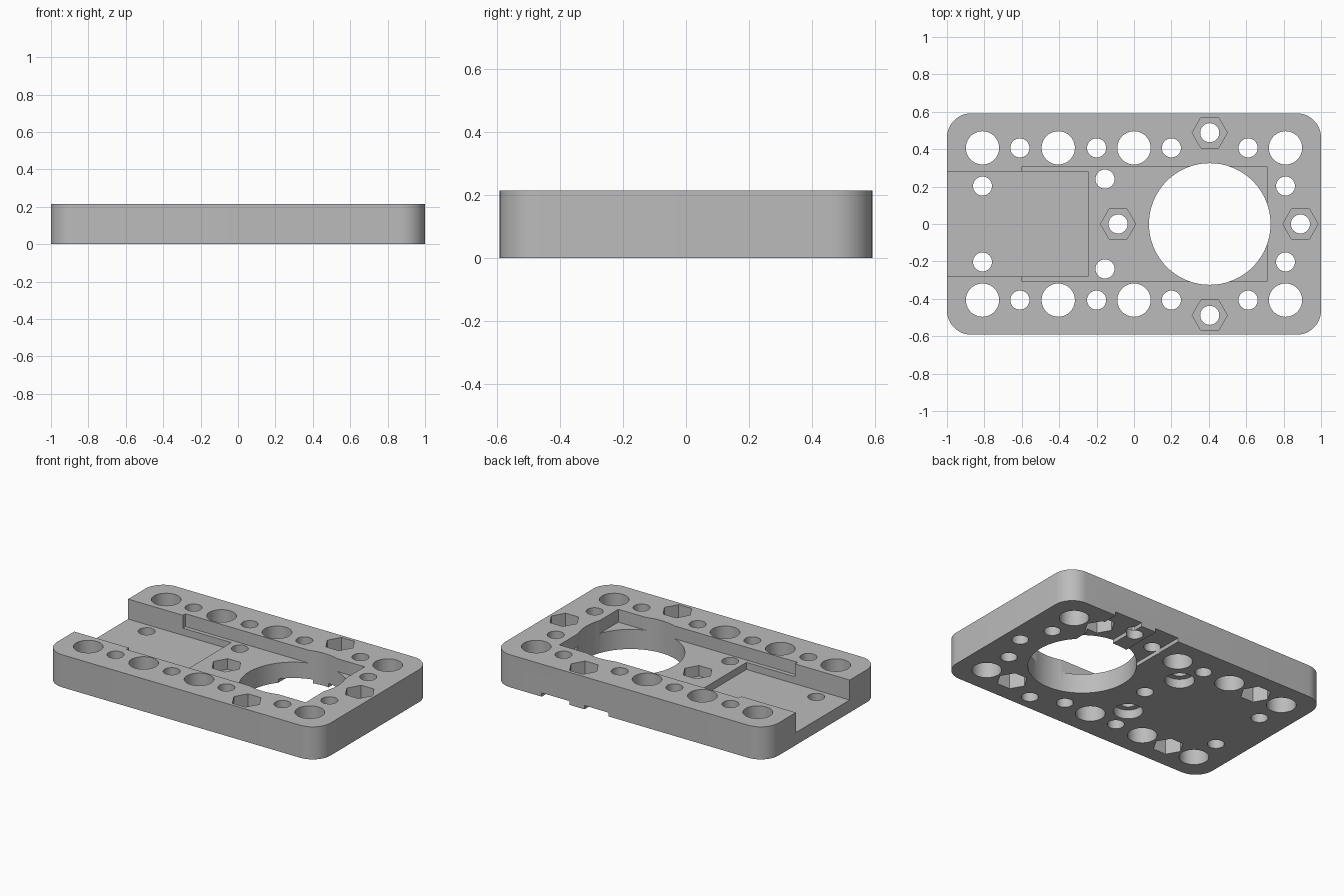
import bpy, bmesh, math

HEIGHT = 0.215
POCKET_FLOOR = 0.13
SLOT_FLOOR = 0.083

if "Cube" in bpy.data.objects:
    bpy.data.objects.remove(bpy.data.objects["Cube"])


def extrude_outline(bm, points, z0, z1):
    """Add a closed prism over a counter-clockwise outline."""
    low = [bm.verts.new((x, y, z0)) for x, y in points]
    high = [bm.verts.new((x, y, z1)) for x, y in points]
    bm.faces.new(low[::-1])
    bm.faces.new(high)
    n = len(points)
    for i in range(n):
        j = (i + 1) % n
        bm.faces.new((low[i], low[j], high[j], high[i]))


def ring(cx, cy, radius, sides):
    return [(cx + radius * math.cos(math.tau * i / sides),
             cy + radius * math.sin(math.tau * i / sides)) for i in range(sides)]


def rect(x0, x1, y0, y1):
    return [(x0, y0), (x1, y0), (x1, y1), (x0, y1)]


def rounded_rect(hx, hy, radius, steps=12):
    pts = []
    for k, (sx, sy) in enumerate([(1, 1), (-1, 1), (-1, -1), (1, -1)]):
        for i in range(steps + 1):
            a = math.pi / 2 * (k + i / steps)
            pts.append((sx * (hx - radius) + radius * math.cos(a),
                        sy * (hy - radius) + radius * math.sin(a)))
    return pts


def make_object(name, prisms):
    """prisms: list of (outline, z0, z1)."""
    bm = bmesh.new()
    for outline, z0, z1 in prisms:
        extrude_outline(bm, outline, z0, z1)
    mesh = bpy.data.meshes.new(name)
    bm.to_mesh(mesh)
    bm.free()
    obj = bpy.data.objects.new(name, mesh)
    bpy.context.collection.objects.link(obj)
    return obj


# Main body
plate = make_object("mounting_plate", [(rounded_rect(1.0, 0.592, 0.13), 0, HEIGHT)])

# Hole positions
small, large = 0.051, 0.089
top_nuts = [(0.405, 0.488), (0.405, -0.488), (-0.085, 0), (0.89, 0)]
bottom_nuts = [(x, y) for x in (-0.61, 0.61) for y in (-0.407, 0.407)]
bored = [(-0.155, 0.24), (-0.155, -0.24)]
plain = [(x, y) for x in (-0.2, 0.2) for y in (-0.407, 0.407)]
plain += [(x, y) for x in (-0.81, 0.81) for y in (-0.203, 0.203)]
wide = [(x, y) for x in (-0.81, -0.405, 0, 0.81) for y in (-0.407, 0.407)]

LOW, HIGH = -0.1, HEIGHT + 0.1

# Through holes, including the large round opening
holes = [(ring(x, y, small, 32), LOW, HIGH)
         for x, y in top_nuts + bottom_nuts + bored + plain]
holes += [(ring(x, y, large, 40), LOW, HIGH) for x, y in wide]
holes.append((ring(0.405, 0, 0.325, 96), LOW, HIGH))

# Hexagonal nut recesses and round counterbores
recesses = [(ring(x, y, 0.094, 6), 0.06, HIGH) for x, y in top_nuts]
recesses += [(ring(x, y, 0.094, 6), LOW, 0.11) for x, y in bottom_nuts]
recesses += [(ring(x, y, large, 40), LOW, 0.06) for x, y in bored]

cutters = [
    make_object("pocket_cutter", [(rect(-0.6, 0.71, -0.308, 0.308), POCKET_FLOOR, HIGH)]),
    make_object("end_slot_cutter", [(rect(-1.2, -0.245, -0.281, 0.281), SLOT_FLOOR, HIGH)]),
    # Two shallow channels underneath, from the opening to the back edge
    make_object("channel_cutter", [(rect(0.437, 0.64, 0.15, 0.8), LOW, 0.025),
                                   (rect(0.152, 0.327, 0.15, 0.8), LOW, 0.025)]),
    make_object("hole_cutter", holes),
    make_object("recess_cutter", recesses),
]

bpy.ops.object.select_all(action='DESELECT')
plate.select_set(True)
bpy.context.view_layer.objects.active = plate
for cutter in cutters:
    cutter.hide_render = True
    mod = plate.modifiers.new(cutter.name, 'BOOLEAN')
    mod.operation = 'DIFFERENCE'
    mod.solver = 'EXACT'
    mod.object = cutter
    bpy.ops.object.modifier_apply(modifier=mod.name)
for cutter in cutters:
    bpy.data.objects.remove(cutter)

# Single grey finish
grey = bpy.data.materials.new("plain_grey")
grey.use_nodes = True
color = (0.5, 0.5, 0.5, 1)
grey.diffuse_color = color
grey.node_tree.nodes["Principled BSDF"].inputs["Base Color"].default_value = color
plate.data.materials.clear()
plate.data.materials.append(grey)

bpy.ops.object.shade_smooth_by_angle(angle=math.radians(30))
